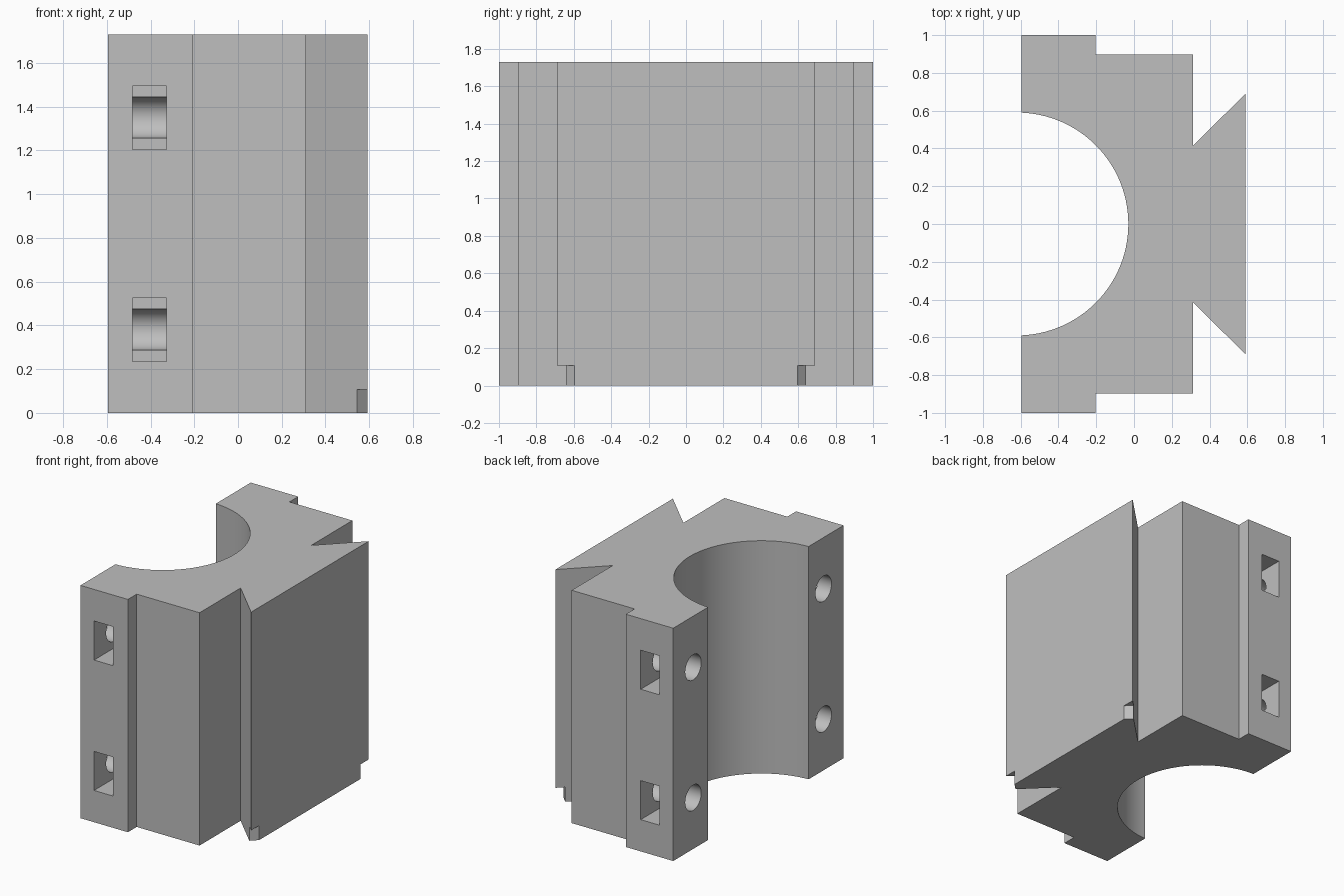
import bpy, bmesh, math
from mathutils import Matrix, Vector

if "Cube" in bpy.data.objects:
    bpy.data.objects.remove(bpy.data.objects["Cube"])

HEIGHT = 1.73
BACK_X, FRONT_X = -0.595, 0.591

grey = bpy.data.materials.new("machined grey")
grey.diffuse_color = (0.52, 0.52, 0.52, 1)
grey.use_nodes = True
grey.node_tree.nodes["Principled BSDF"].inputs["Base Color"].default_value = grey.diffuse_color


def to_object(name, bm):
    bmesh.ops.recalc_face_normals(bm, faces=bm.faces)
    mesh = bpy.data.meshes.new(name)
    bm.to_mesh(mesh)
    bm.free()
    mesh.materials.append(grey)
    obj = bpy.data.objects.new(name, mesh)
    bpy.context.collection.objects.link(obj)
    return obj


def prism(name, outline, z0, z1):
    bm = bmesh.new()
    face = bm.faces.new([bm.verts.new((x, y, z0)) for x, y in outline])
    ext = bmesh.ops.extrude_face_region(bm, geom=[face])
    top = [v for v in ext["geom"] if isinstance(v, bmesh.types.BMVert)]
    bmesh.ops.translate(bm, verts=top, vec=(0, 0, z1 - z0))
    return to_object(name, bm)


def rod_x(name, x0, x1, y, z, radius):
    bm = bmesh.new()
    turn = Matrix.Translation(Vector(((x0 + x1) / 2, y, z))) @ Matrix.Rotation(math.pi / 2, 4, "Y")
    bmesh.ops.create_cone(bm, cap_ends=True, segments=48, radius1=radius,
                          radius2=radius, depth=x1 - x0, matrix=turn)
    return to_object(name, bm)


def cut(target, cutter):
    mod = target.modifiers.new("cut", "BOOLEAN")
    mod.operation, mod.solver, mod.object = "DIFFERENCE", "EXACT", cutter
    bpy.context.view_layer.objects.active = target
    bpy.ops.object.modifier_apply(modifier=mod.name)
    bpy.data.objects.remove(cutter)


# Body outline: stepped flange, dovetail rail and round bore
half = [(FRONT_X, 0.69), (0.312, 0.415), (0.312, 0.897), (-0.205, 0.897),
        (-0.205, 1.0), (BACK_X, 1.0)]
bore_x, bore_r = -0.62, 0.59
end = math.acos((BACK_X - bore_x) / bore_r)
steps = 56
bore = []
for i in range(steps + 1):
    a = end - 2 * end * i / steps
    bore.append((bore_x + bore_r * math.cos(a), bore_r * math.sin(a)))
outline = half + bore + [(x, -y) for x, y in reversed(half)]
body = prism("clamp_block", outline, 0, HEIGHT)

for side in (-1, 1):
    # Clipped lower tips of the dovetail
    tip = [(0.591, 0.595), (0.543, 0.643), (0.56, 0.76), (0.70, 0.76), (0.70, 0.486)]
    cut(body, prism("tip_cutter", [(x, side * y) for x, y in tip], -0.1, 0.108))
    for z in (0.381, 1.35):
        # Nut pocket and the bolt hole running through it
        pocket = [(-0.483, 0.765), (-0.328, 0.765), (-0.328, 1.1), (-0.483, 1.1)]
        cut(body, prism("pocket_cutter", [(x, side * y) for x, y in pocket],
                        z - 0.145, z + 0.145))
        cut(body, rod_x("bolt_cutter", -0.8, -0.2, side * 0.765, z, 0.094))

# Smooth bores, crisp edges
bpy.ops.object.select_all(action="DESELECT")
body.select_set(True)
bpy.context.view_layer.objects.active = body
bpy.ops.object.shade_smooth_by_angle(angle=math.radians(30))
